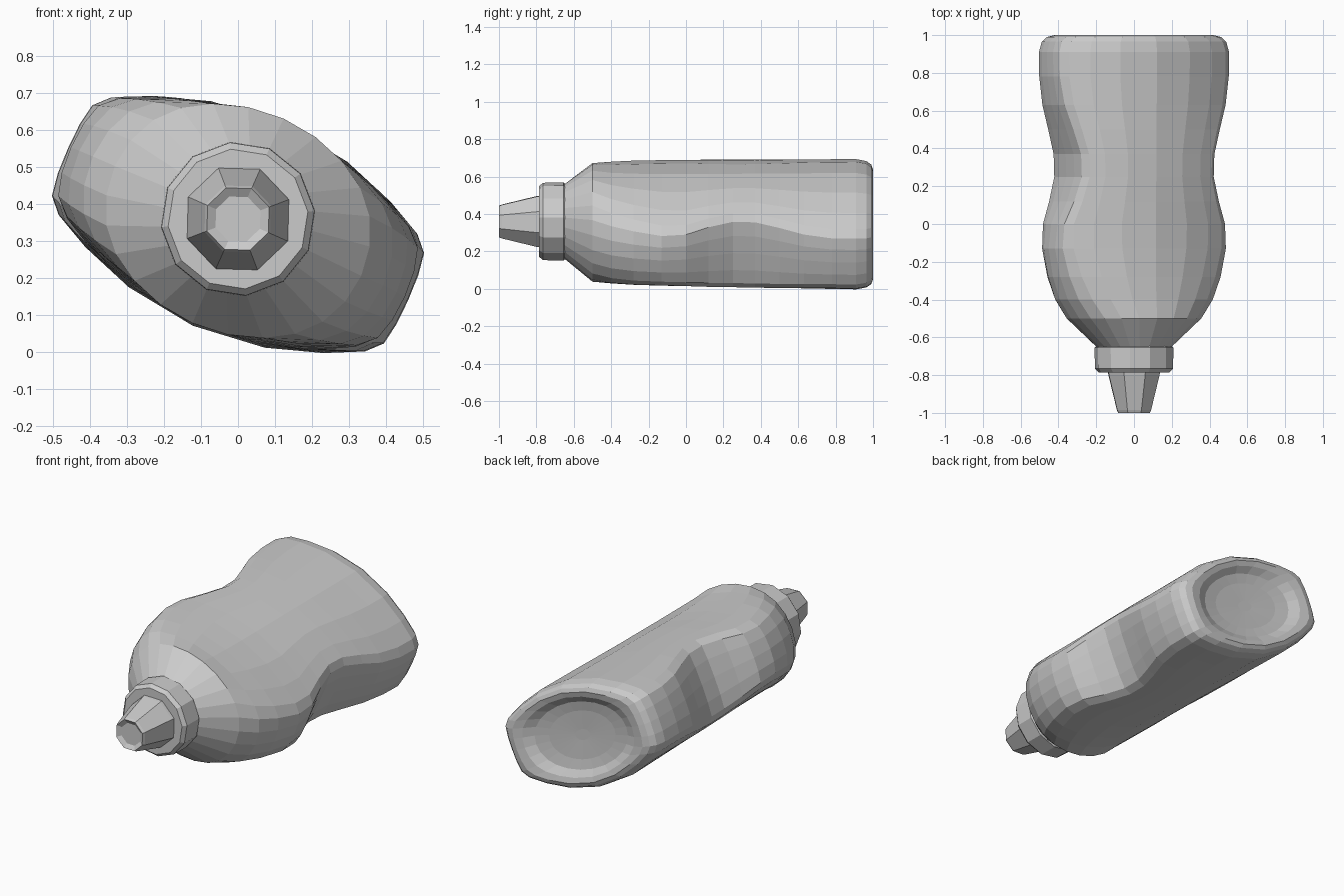
import bpy, bmesh, math

if "Cube" in bpy.data.objects:
    bpy.data.objects.remove(bpy.data.objects["Cube"])

TILT = math.radians(-24)          # the bottle lies tilted about its long axis


def loft(name, rings):
    """Skin a list of equal-length vertex rings and close both ends."""
    bm = bmesh.new()
    loops = [[bm.verts.new(p) for p in ring] for ring in rings]
    n = len(loops[0])
    for a, b in zip(loops, loops[1:]):
        for i in range(n):
            j = (i + 1) % n
            bm.faces.new((a[i], a[j], b[j], b[i]))
    bm.faces.new(loops[0])
    bm.faces.new(loops[-1])
    bmesh.ops.recalc_face_normals(bm, faces=bm.faces)
    mesh = bpy.data.meshes.new(name)
    bm.to_mesh(mesh)
    bm.free()
    obj = bpy.data.objects.new(name, mesh)
    bpy.context.collection.objects.link(obj)
    return obj


def tilted(u, v, y, cz):
    c, s = math.cos(TILT), math.sin(TILT)
    return (u * c - v * s, y, cz + u * s + v * c)


def circle(y, r, n, cz=0.36):
    return [tilted(r * math.cos(2 * math.pi * i / n),
                   r * math.sin(2 * math.pi * i / n), y, cz) for i in range(n)]


# Quarter outline: fraction of half width, fraction of the lens height there
QUARTER = [(1, 0), (.995, .5), (.975, .88), (.9, 1), (.7, 1), (.4, 1), (0, 1)]


def section(y, hw, t, e=0, k=1.0):
    """Lens cut off at +-hw, blended by e towards an ellipse, shrunk by k."""
    cz = .355 - .01 * (y + .5) / 1.45
    q = []
    for i, (f, g) in enumerate(QUARTER):
        a = math.pi / 2 * i / (len(QUARTER) - 1)
        lens = g * t * (1 - (f * hw / .70) ** 2)
        q.append((hw * (f * (1 - e) + math.cos(a) * e),
                  lens * (1 - e) + t * math.sin(a) * e))
    half = q + [(-u, v) for u, v in q[-2::-1]]
    full = half + [(u, -v) for u, v in half[-2:0:-1]]
    return [tilted(u * k, v * k, y, cz) for u, v in full]


# Bottle body: neck, round shoulder, waisted grip, base
body = [circle(-.65, .20, 4 * (len(QUARTER) - 1))]
for y, hw, t, e in [(-.5, .365, .303, .9), (-.4, .43, .291, .65),
                    (-.28, .47, .287, .4), (-.13, .495, .285, .18),
                    (0, .48, .286, .05), (.12, .43, .288, 0), (.25, .392, .29, 0),
                    (.37, .396, .292, 0), (.5, .435, .294, 0), (.63, .478, .296, 0),
                    (.78, .502, .298, 0), (.91, .504, .3, 0)]:
    body.append(section(y, hw, t, e))
# Rounded base rim and shallow oval dish
for y, e, k in [(.965, 0, .97), (.99, .05, .92), (1.0, .2, .85), (.992, .6, .75),
                (.965, .9, .63), (.955, 1, .45), (.95, 1, .1)]:
    body.append(section(y, .504, .3, e, k))
loft("bottle_body", body)

# Cap collar
loft("cap_collar", [circle(y, r, 12) for y, r in
                    [(-.64, .195), (-.655, .21), (-.765, .208), (-.785, .19), (-.785, .12)]])

# Tapered spout with a shallow hollow tip
loft("spout", [circle(y, r, 8) for y, r in
               [(-.77, .15), (-.8, .145), (-.985, .097),
                (-1.0, .09), (-.985, .065)]])
